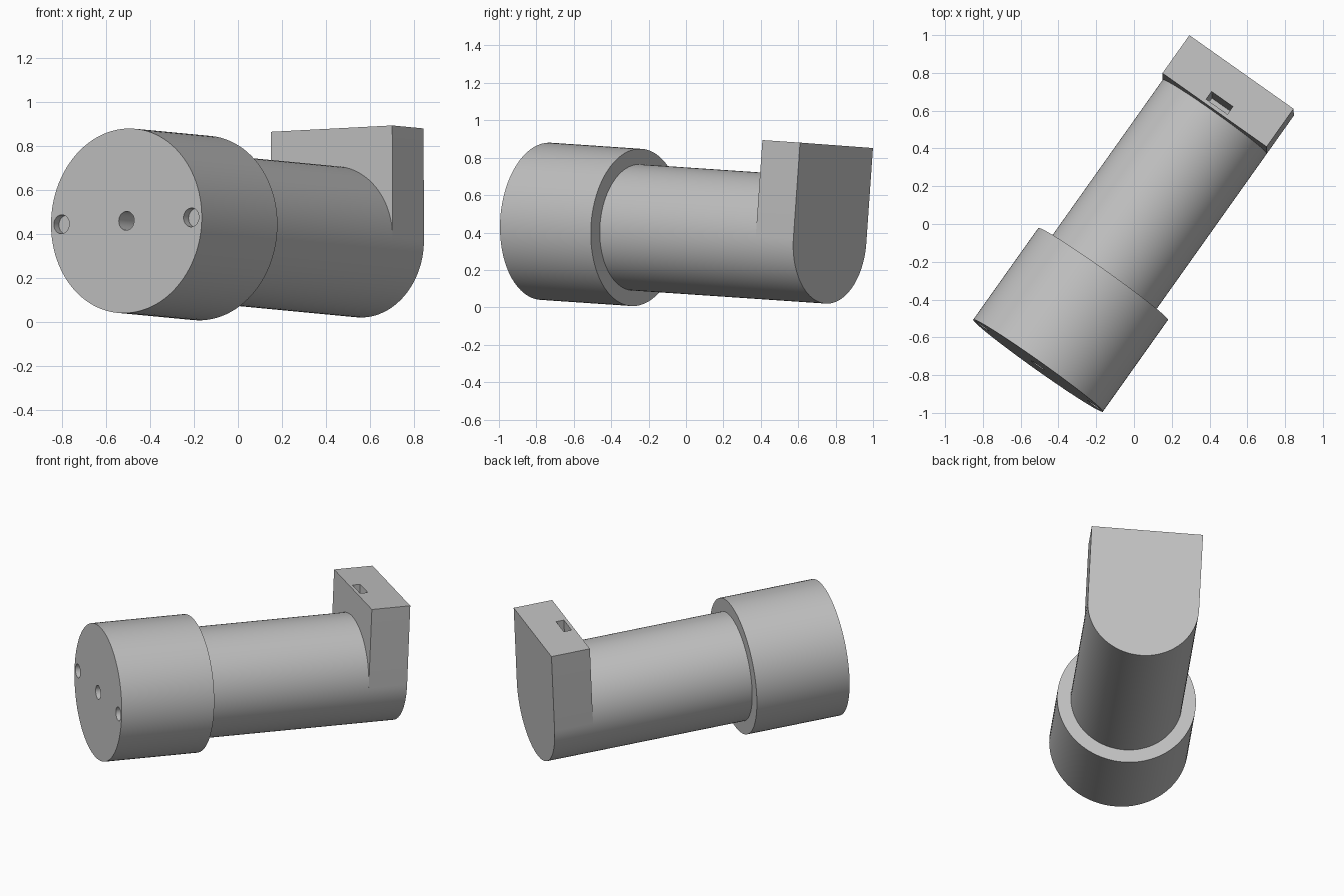
import bpy
import bmesh
from math import cos, sin, pi, radians
from mathutils import Matrix, Vector

if "Cube" in bpy.data.objects:
    bpy.data.objects.remove(bpy.data.objects["Cube"], do_unlink=True)

# Single plain grey
grey = bpy.data.materials.new("plain grey")
grey.use_nodes = True
colour = (0.53, 0.53, 0.53, 1)
grey.diffuse_color = colour
grey.node_tree.nodes["Principled BSDF"].inputs["Base Color"].default_value = colour

# Tilted frame: local y runs along the barrel, z points up the end block
axis = Vector((0.578, 0.814, -0.055)).normalized()
side = Vector((0.814, -0.579, 0.043))
side = (side - axis * side.dot(axis)).normalized()
up = side.cross(axis)
frame = Matrix((side, axis, up)).transposed().to_4x4()
frame.translation = (-0.508, -0.75, 0.46)


def arc(radius, start=0, end=2 * pi, steps=96, cx=0):
    """Points (x, z) along an arc; a full turn omits the repeated last point."""
    full = abs(end - start - 2 * pi) < 1e-6
    count = steps if full else steps + 1
    return [(cx + radius * cos(start + (end - start) * i / steps),
             radius * sin(start + (end - start) * i / steps)) for i in range(count)]


def prism(name, profile, y0, y1):
    """Extrude an (x, z) profile along the barrel axis."""
    bm = bmesh.new()
    face = bm.faces.new([bm.verts.new((x, y0, z)) for x, z in profile])
    moved = bmesh.ops.extrude_face_region(bm, geom=[face])["geom"]
    verts = [v for v in moved if isinstance(v, bmesh.types.BMVert)]
    bmesh.ops.translate(bm, verts=verts, vec=(0, y1 - y0, 0))
    bmesh.ops.recalc_face_normals(bm, faces=bm.faces)
    mesh = bpy.data.meshes.new(name)
    bm.to_mesh(mesh)
    bm.free()
    mesh.materials.append(grey)
    obj = bpy.data.objects.new(name, mesh)
    bpy.context.collection.objects.link(obj)
    obj.matrix_world = frame
    return obj


def activate(obj):
    bpy.ops.object.select_all(action="DESELECT")
    obj.select_set(True)
    bpy.context.view_layer.objects.active = obj


def cut(obj, cutter):
    cutter.hide_render = True
    bpy.context.view_layer.update()
    mod = obj.modifiers.new("cut", "BOOLEAN")
    mod.operation = "DIFFERENCE"
    mod.solver = "EXACT"
    mod.object = cutter
    activate(obj)
    bpy.ops.object.modifier_apply(modifier=mod.name)
    bpy.data.objects.remove(cutter, do_unlink=True)


collar_r, barrel_r, hole_r = 0.421, 0.338, 0.043
collar_len, block_start, total_len, block_top = 0.596, 1.619, 1.866, 0.51

# Wide collar with a deep centre hole and two shallow side holes
collar = prism("collar", arc(collar_r), 0, collar_len)
for x, depth in ((-0.362, 0.04), (0, 0.4), (0.362, 0.04)):
    cut(collar, prism("hole_cutter", arc(hole_r, steps=32, cx=x), -0.05, depth))

# Narrow barrel
barrel = prism("barrel", arc(barrel_r), collar_len - 0.02, block_start)

# End block: round below, square above, with a deep slot in its top
outline = arc(barrel_r, pi, 2 * pi, 48) + [(barrel_r, block_top), (-barrel_r, block_top)]
block = prism("end_block", outline, block_start, total_len)
w, floor = 0.069, block_top - 0.5
slot = [(-w, floor), (w, floor), (w, block_top + 0.1), (-w, block_top + 0.1)]
cut(block, prism("slot_cutter", slot, 1.64, 1.69))

for part in (collar, barrel, block):
    activate(part)
    bpy.ops.object.shade_smooth_by_angle(angle=radians(30))
